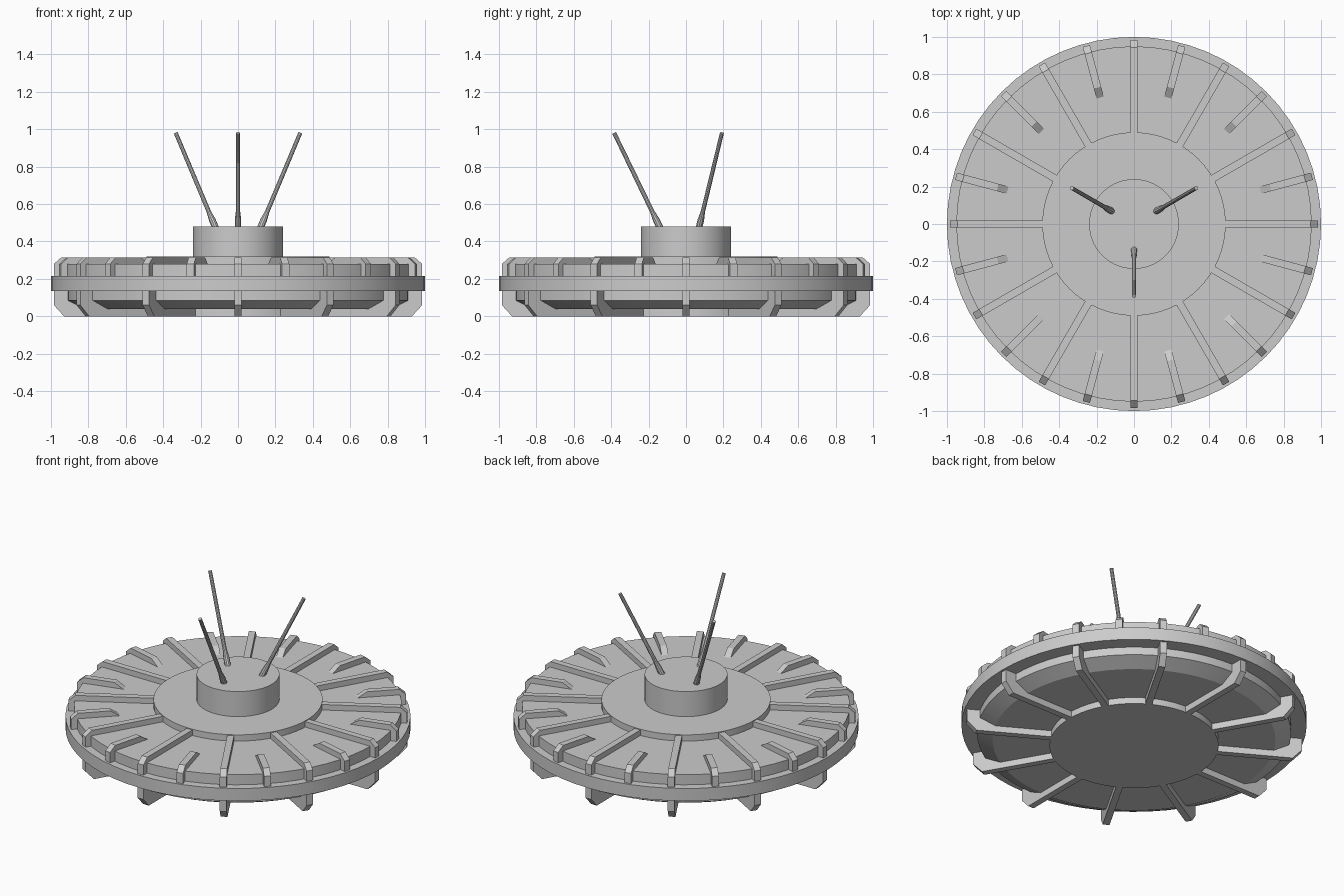
import bpy, bmesh, math
from mathutils import Vector, Matrix

if "Cube" in bpy.data.objects:
    bpy.data.objects.remove(bpy.data.objects["Cube"])

def finish(bm, name, smooth=None):
    bmesh.ops.recalc_face_normals(bm, faces=bm.faces)
    mesh = bpy.data.meshes.new(name)
    bm.to_mesh(mesh)
    bm.free()
    ob = bpy.data.objects.new(name, mesh)
    bpy.context.collection.objects.link(ob)
    if smooth:
        bpy.ops.object.select_all(action='DESELECT')
        ob.select_set(True)
        bpy.context.view_layer.objects.active = ob
        bpy.ops.object.shade_smooth_by_angle(angle=math.radians(smooth))
    return ob

def lathe(name, profile, steps=64):
    """Revolve (radius, z) points around the z axis."""
    bm = bmesh.new()
    verts = [bm.verts.new((r, 0, z)) for r, z in profile]
    edges = [bm.edges.new(p) for p in zip(verts, verts[1:])]
    bmesh.ops.spin(bm, geom=verts + edges, cent=(0, 0, 0), axis=(0, 0, 1),
                   angle=2 * math.pi, steps=steps, use_duplicate=False)
    bmesh.ops.remove_doubles(bm, verts=bm.verts, dist=1e-4)
    return finish(bm, name, 20)

def ribs(name, profile, width, count, offset=0.0):
    """Radial ring of ribs, each an extruded (radius, z) outline."""
    bm = bmesh.new()
    for i in range(count):
        turn = Matrix.Rotation(offset + 2 * math.pi * i / count, 3, 'Z')
        sides = [[bm.verts.new(turn @ Vector((r, y, z))) for r, z in profile]
                 for y in (-width / 2, width / 2)]
        bm.faces.new(sides[0])
        bm.faces.new(sides[1][::-1])
        n = len(profile)
        for j in range(n):
            k = (j + 1) % n
            bm.faces.new((sides[0][j], sides[1][j], sides[1][k], sides[0][k]))
    return finish(bm, name)

# Disc hull with raised hubs on both faces and the outer rim band
lathe("hull", [(0, 0), (0.49, 0), (0.49, 0.04), (0.82, 0.04), (0.91, 0.085),
               (0.91, 0.135), (1, 0.135), (1, 0.215), (0.95, 0.215),
               (0.95, 0.28), (0.49, 0.28), (0.49, 0.32), (0, 0.32)])

# Central turret drum
lathe("turret", [(0.24, 0.32), (0.24, 0.48), (0, 0.48)])

# Ribs: long and short on top, long underneath
outer = [(0.985, 0.21), (0.985, 0.28), (0.945, 0.315)]
ribs("long_top_ribs", [(0.48, 0.21)] + outer + [(0.48, 0.315)], 0.04, 12)
ribs("short_top_ribs", [(0.70, 0.21)] + outer + [(0.755, 0.315), (0.70, 0.28)],
     0.04, 12, math.radians(15))
ribs("bottom_ribs", [(0.48, 0), (0.93, 0), (0.985, 0.06), (0.985, 0.14),
                     (0.48, 0.14)], 0.04, 12)

# Three splayed antennas, thicker at the foot
base, tip = Vector((0.137, 0, 0.47)), Vector((0.384, 0, 0.98))
for i, deg in enumerate((30, 150, 270)):
    ob = lathe(f"antenna_{i + 1}", [(0, 0), (0.018, 0), (0.018, 0.05), (0.012, 0.1),
                                    (0.011, (tip - base).length), (0, (tip - base).length)], 10)
    tilt = Vector((0, 0, 1)).rotation_difference(tip - base).to_matrix().to_4x4()
    ob.matrix_world = (Matrix.Rotation(math.radians(deg), 4, 'Z')
                       @ Matrix.Translation(base) @ tilt)
